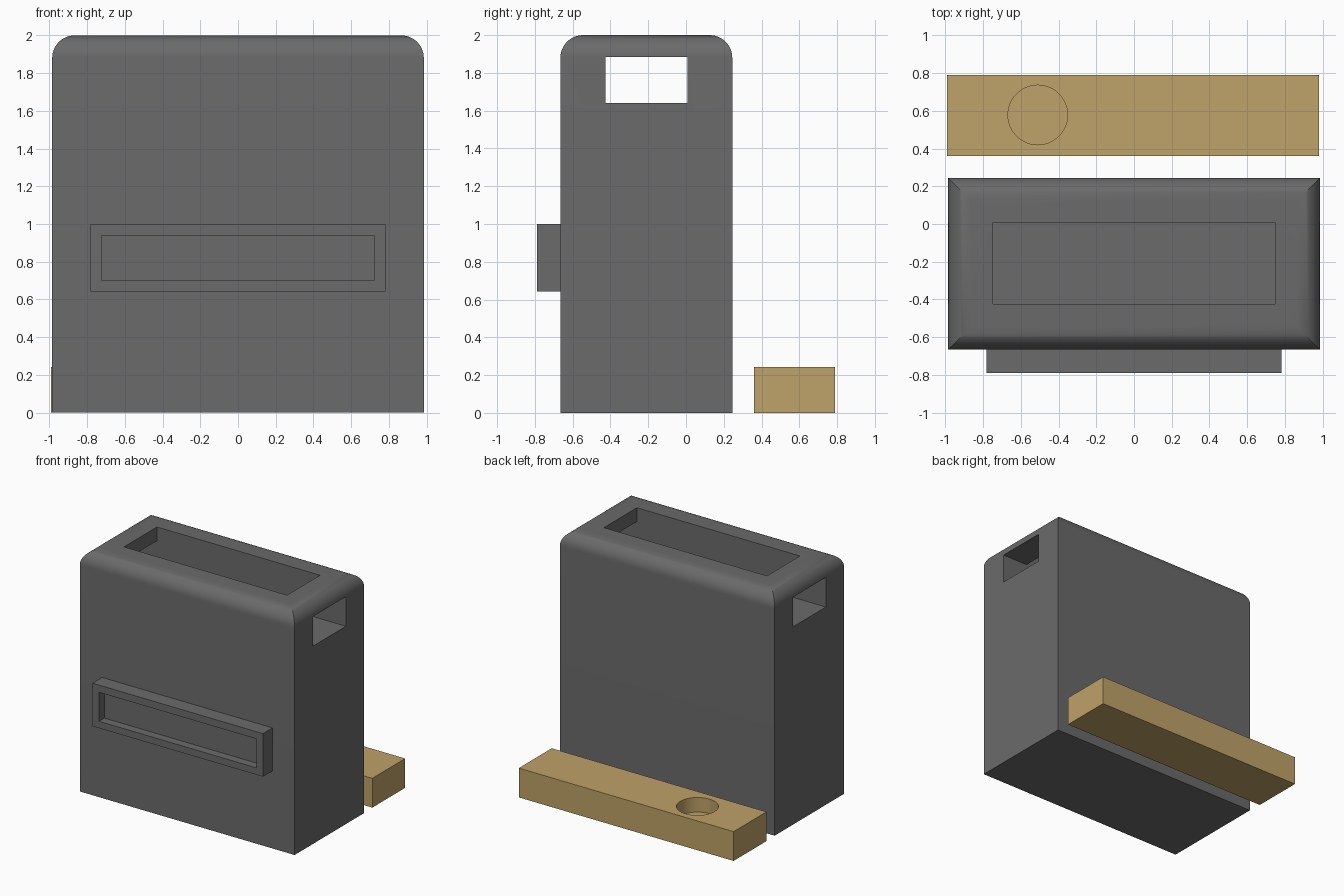
import bpy
import bmesh
import math

if "Cube" in bpy.data.objects:
    bpy.data.objects.remove(bpy.data.objects["Cube"])


def material(name, rgb):
    m = bpy.data.materials.new(name)
    m.diffuse_color = (*rgb, 1.0)
    m.use_nodes = True
    m.node_tree.nodes["Principled BSDF"].inputs["Base Color"].default_value = m.diffuse_color
    return m


GREY = material("dark grey", (0.145, 0.145, 0.145))
TAN = material("tan wood", (0.52, 0.36, 0.138))


def loft(name, rings, mat):
    """Closed solid through rings that all have the same point count."""
    bm = bmesh.new()
    vs = [[bm.verts.new(p) for p in ring] for ring in rings]
    n = len(vs[0])
    for a, b in zip(vs, vs[1:]):
        for i in range(n):
            j = (i + 1) % n
            bm.faces.new((a[i], a[j], b[j], b[i]))
    bm.faces.new(vs[0][::-1])
    bm.faces.new(vs[-1])
    bmesh.ops.recalc_face_normals(bm, faces=bm.faces)
    me = bpy.data.meshes.new(name)
    bm.to_mesh(me)
    bm.free()
    me.materials.append(mat)
    ob = bpy.data.objects.new(name, me)
    bpy.context.collection.objects.link(ob)
    return ob


def rect(x0, x1, y0, y1, z):
    return [(x0, y0, z), (x1, y0, z), (x1, y1, z), (x0, y1, z)]


def box(name, x0, x1, y0, y1, z0, z1, mat):
    return loft(name, [rect(x0, x1, y0, y1, z0), rect(x0, x1, y0, y1, z1)], mat)


def cut(ob, cutter):
    """Subtract the cutter, then delete it."""
    cutter.hide_render = True
    mod = ob.modifiers.new("cut", 'BOOLEAN')
    mod.operation = 'DIFFERENCE'
    mod.solver = 'EXACT'
    mod.object = cutter
    bpy.context.view_layer.objects.active = ob
    bpy.ops.object.modifier_apply(modifier=mod.name)
    bpy.data.objects.remove(cutter)


def smooth(ob):
    bpy.ops.object.select_all(action='DESELECT')
    ob.select_set(True)
    bpy.context.view_layer.objects.active = ob
    bpy.ops.object.shade_smooth_by_angle(angle=math.radians(30))


# Body: sharp upright corners, rounded mitred top edges
R, STEPS = 0.12, 12
rings = [rect(-0.985, 0.985, -0.665, 0.245, 0)]
for i in range(STEPS + 1):
    a = math.pi / 2 * i / STEPS
    d = R * (1 - math.cos(a))
    rings.append(rect(-0.985 + d, 0.985 - d, -0.665 + d, 0.245 - d,
                      2 - R + R * math.sin(a)))
body = loft("body", rings, GREY)

# Side-to-side tunnel joined to the top slot, as one T-shaped cutter
tee = [(-1.2, 1.64), (1.2, 1.64), (1.2, 1.885), (0.748, 1.885),
       (0.748, 2.2), (-0.748, 2.2), (-0.748, 1.885), (-1.2, 1.885)]
cut(body, loft("slot_cutter", [[(x, y, z) for x, z in tee]
                               for y in (-0.425, 0.007)], GREY))
smooth(body)

# Front tray with a shallow recess
tray = box("front_tray", -0.782, 0.782, -0.79, -0.665, 0.643, 1.0, GREY)
cut(tray, box("tray_cutter", -0.722, 0.722, -0.9, -0.72, 0.70, 0.94, GREY))

# Plank behind the body, with a blind round hole
plank = box("plank", -0.99, 0.98, 0.36, 0.79, 0, 0.243, TAN)
circle = [(-0.51 + 0.158 * math.cos(2 * math.pi * k / 48),
           0.578 + 0.158 * math.sin(2 * math.pi * k / 48)) for k in range(48)]
cut(plank, loft("hole_cutter", [[(x, y, z) for x, y in circle]
                                for z in (0.122, 0.4)], TAN))
smooth(plank)
